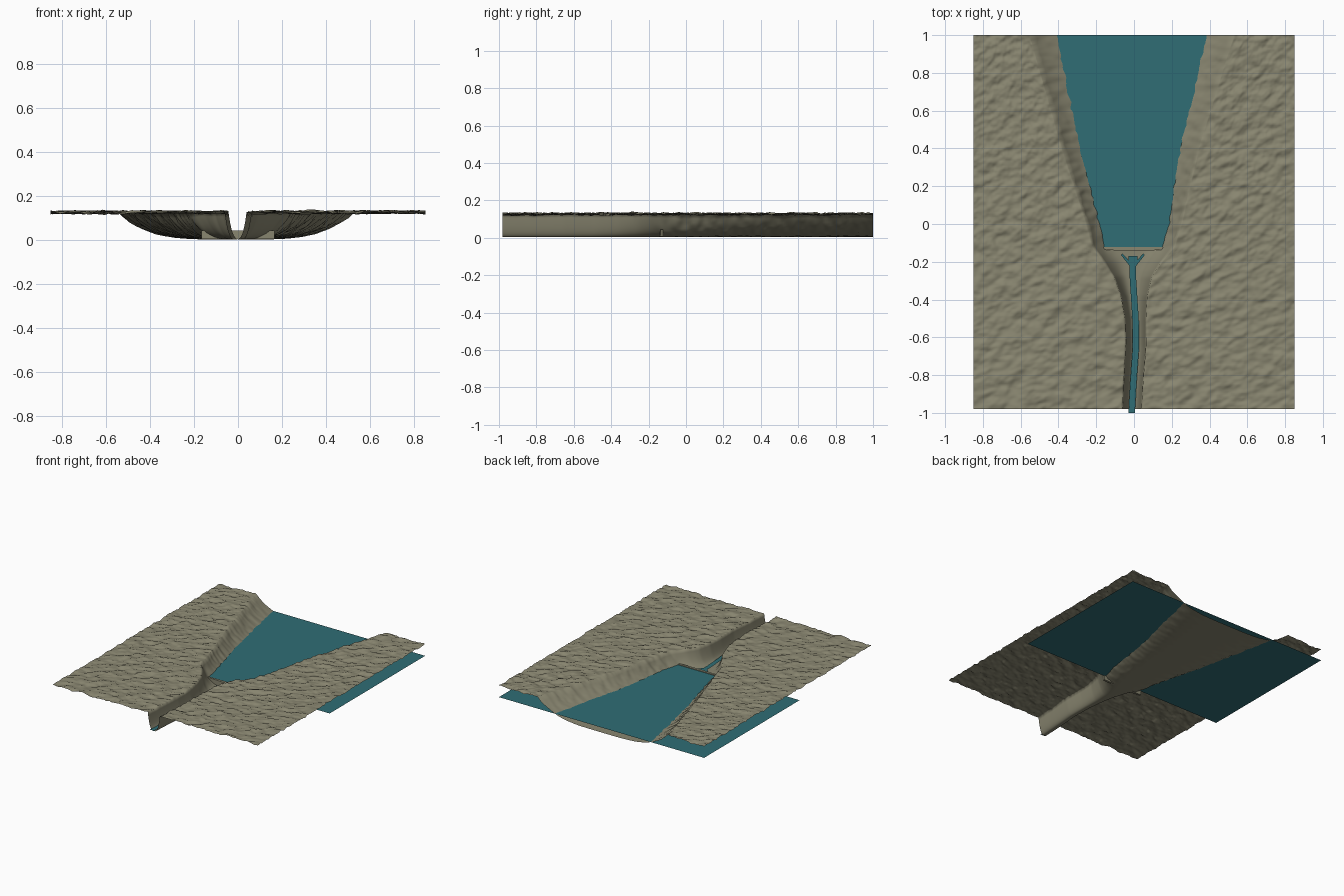
import bpy
from mathutils import Vector, noise

cube = bpy.data.objects.get("Cube")
if cube:
    bpy.data.objects.remove(cube)


def material(name, rgb):
    m = bpy.data.materials.new(name)
    m.use_nodes = True
    m.diffuse_color = (*rgb, 1)
    m.node_tree.nodes["Principled BSDF"].inputs["Base Color"].default_value = (*rgb, 1)
    return m


rock = material("olive rock", (0.25, 0.238, 0.163))
teal = material("teal water", (0.029, 0.155, 0.178))


def add_mesh(name, verts, faces, mat, smooth=False):
    me = bpy.data.meshes.new(name)
    me.from_pydata(verts, [], faces)
    me.materials.append(mat)
    me.polygons.foreach_set("use_smooth", [smooth] * len(faces))
    ob = bpy.data.objects.new(name, me)
    bpy.context.collection.objects.link(ob)
    return ob


def grid_faces(rows, cols):
    return [(r * cols + c, r * cols + c + 1, (r + 1) * cols + c + 1, (r + 1) * cols + c)
            for r in range(rows - 1) for c in range(cols - 1)]


def sample(keys, y):
    """Smoothly interpolate a value along the valley."""
    if y <= keys[0][0]:
        return keys[0][1]
    for (y0, a), (y1, b) in zip(keys, keys[1:]):
        if y <= y1:
            return a + (b - a) * (y - y0) / (y1 - y0)
    return keys[-1][1]


# Half width and centre line of the valley from the gorge to the lake end
WIDTH = [(-0.98, 0.05), (-0.5, 0.055), (-0.38, 0.07), (-0.28, 0.1),
         (-0.2, 0.15), (-0.12, 0.215), (0.4, 0.36), (1, 0.54)]
CENTRE = [(-1, -0.012), (-0.85, -0.004), (-0.65, 0.01), (-0.5, 0.008),
          (-0.25, -0.008), (0, 0), (0.4, -0.02), (1, -0.012)]
DAM_Y = -0.13
LAKE_Z = 0.04
PLATEAU = 0.127
HALF_X, FRONT, BACK = 0.85, -0.98, 1.0


def bumps(x, y):
    # Streaky rock relief, stretched along a diagonal
    u, v = x * 0.9 + y * 0.44, y * 0.9 - x * 0.44
    p = Vector((u * 13, v * 24, 0.3))
    return (noise.noise(p) * 0.010 + noise.noise(p * 2.1) * 0.006
            + noise.noise(p * 4.3) * 0.003)


# Terrain sheet: rough banks, a gorge and a lake basin sharing one grid
BANK, BED, ROWS = 75, 36, 220
verts = []
for r in range(ROWS):
    y = FRONT + (BACK - FRONT) * r / (ROWS - 1)
    w, c = sample(WIDTH, y), sample(CENTRE, y)
    lake = min(1, max(0, (y + 0.2) / 0.15))
    power = 3.1 + 0.9 * lake
    left = [(-HALF_X + (c - w + HALF_X) * i / BANK, 1) for i in range(BANK)]
    bed = [(c + w * t, abs(t)) for t in (2 * i / BED - 1 for i in range(BED + 1))]
    right = [(c + w + (HALF_X - c - w) * i / BANK, 1) for i in range(1, BANK + 1)]
    for x, t in left + bed + right:
        rough = 1 if t >= 1 else t ** 3 * (0.15 + 0.5 * lake)
        z = 0.003 + (PLATEAU - 0.003) * t ** power + bumps(x, y) * rough
        wobble = noise.noise(Vector((x * 25, y * 25, 5))) * 0.012 * lake
        if t >= 1 or t < 0.3:
            wobble = 0
        verts.append((x + wobble, y, max(z, 0)))
add_mesh("terrain", verts, grid_faces(ROWS, 2 * BANK + BED + 1), rock, True)

# Lake surface running out beneath both banks
add_mesh("lake_water", [(-HALF_X, DAM_Y, LAKE_Z), (HALF_X, DAM_Y, LAKE_Z),
                        (HALF_X, BACK, LAKE_Z), (-HALF_X, BACK, LAKE_Z)],
         [(0, 1, 2, 3)], teal)

# Stream winding down the gorge
verts, n = [], 40
for i in range(n):
    y = -1 + 0.83 * i / (n - 1)
    c = sample(CENTRE, y)
    half = 0.017 if y < -0.21 else 0.024
    verts += [(c - half, y, 0.016), (c + half, y, 0.016)]
add_mesh("stream_water", verts, grid_faces(n, 2), teal)

# Two thin inlets feeding the stream below the dam
for side, name in ((-1, "right_inlet"), (1, "left_inlet")):
    c = -0.006
    pts = [(0.015, -0.225), (0.062, -0.165), (0.056, -0.155), (0.015, -0.2)]
    add_mesh(name, [(c + side * x, y, 0.016) for x, y in pts],
             [(0, 1, 2, 3)[::side]], teal)

# Low dam with a gently bowed front
verts, n = [], 17
for i in range(n):
    t = 2 * i / (n - 1) - 1
    x, front = t * 0.165, DAM_Y - 0.005 - 0.007 * (1 - t * t)
    verts += [(x, front, 0.006), (x, front, 0.045),
              (x, DAM_Y + 0.008, 0.045), (x, DAM_Y + 0.008, 0.006),
              (x, front, 0.006)]
faces = grid_faces(n, 5) + [(0, 1, 2, 3), (n * 5 - 2, n * 5 - 3, n * 5 - 4, n * 5 - 5)]
add_mesh("dam", verts, faces, rock)
